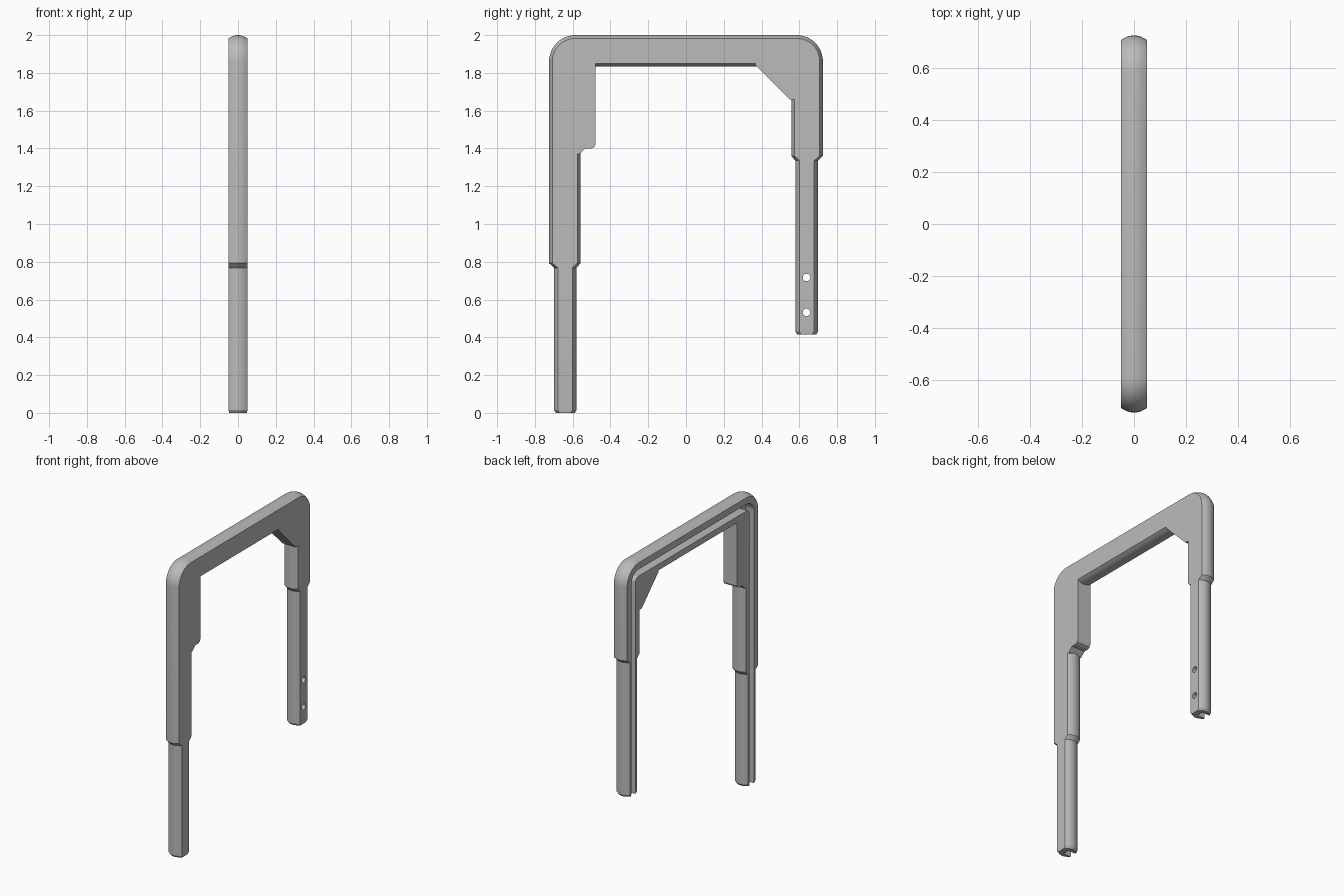
import bpy, bmesh, math

cube = bpy.data.objects.get("Cube")
if cube:
    bpy.data.objects.remove(cube)

HALF = 0.05              # half thickness in x
SIDE, TOP = 0.725, 2.0   # outer limits of the frame
RADIUS = 0.14            # outer corner radius
GROOVE = (0.062, 0.108)  # groove edges, measured inward from the outside
GROOVE_FLOOR = 0.01
SLEEVE = (0.0, 0.167, 0.017)   # outer offset, inner offset, dome height
TUBE = (0.026, 0.146, 0.021)
TIP = (0.036, 0.136, 0.021)

grey = bpy.data.materials.new("satin_grey")
grey.use_nodes = True
grey.diffuse_color = (0.5, 0.5, 0.5, 1)
grey.node_tree.nodes["Principled BSDF"].inputs["Base Color"].default_value = (0.5, 0.5, 0.5, 1)


def make_object(name, bm):
    bmesh.ops.remove_doubles(bm, verts=bm.verts, dist=1e-5)
    bmesh.ops.recalc_face_normals(bm, faces=bm.faces)
    mesh = bpy.data.meshes.new(name)
    bm.to_mesh(mesh)
    bm.free()
    obj = bpy.data.objects.new(name, mesh)
    bpy.context.collection.objects.link(obj)
    mesh.materials.append(grey)
    return obj


def section(size, steps=10):
    """Domed inside and outside, with a groove open towards -x."""
    outer, inner, dome = size
    ts = [2 * k / steps - 1 for k in range(steps + 1)]
    pts = [(t * HALF, outer + dome * t * t) for t in ts]
    pts += [(t * HALF, inner - dome * t * t) for t in reversed(ts)]
    near, far = GROOVE
    pts += [(-HALF, far), (GROOVE_FLOOR, far), (GROOVE_FLOOR, near), (-HALF, near)]
    return pts


def leg_ring(side, z, size, squeeze=1.0):
    return [(x * squeeze, side * (SIDE - d), z) for x, d in section(size)]


def corner_ring(side, angle):
    ring = []
    for x, d in section(SLEEVE):
        m, r = max(d, RADIUS), max(RADIUS - d, 0)
        ring.append((x, side * (SIDE - m + r * math.cos(angle)),
                     TOP - m + r * math.sin(angle)))
    return ring


def half_frame(side, bottom, shoulder):
    """Rings from the foot of a leg up and round its corner."""
    rings = [leg_ring(side, bottom, TIP, 0.94),
             leg_ring(side, bottom + 0.015, TUBE),
             leg_ring(side, shoulder - 0.025, TUBE),
             leg_ring(side, shoulder, SLEEVE)]
    return rings + [corner_ring(side, math.pi / 2 * k / 12) for k in range(13)]


# Grooved frame: long front leg, bar and short back leg in one sweep
rings = half_frame(-1, 0.0, 0.793) + half_frame(1, 0.415, 1.36)[::-1]
bm = bmesh.new()
loops = [[bm.verts.new(p) for p in ring] for ring in rings]
n = len(loops[0])
for a, b in zip(loops, loops[1:]):
    for k in range(n):
        bm.faces.new((a[k], a[(k + 1) % n], b[(k + 1) % n], b[k]))
bm.faces.new(loops[0])
bm.faces.new(loops[-1])
frame = make_object("grooved_frame", bm)

# Two bolt holes through the short leg
for z in (0.532, 0.717):
    bpy.ops.mesh.primitive_cylinder_add(vertices=32, radius=0.02, depth=0.4,
                                        location=(0, 0.638, z),
                                        rotation=(0, math.pi / 2, 0))
    cutter = bpy.context.object
    cutter.name = "hole_cutter"
    cutter.hide_render = True
    cut = frame.modifiers.new("bolt_hole", 'BOOLEAN')
    cut.operation = 'DIFFERENCE'
    cut.solver = 'EXACT'
    cut.object = cutter
    bpy.context.view_layer.objects.active = frame
    bpy.ops.object.modifier_apply(modifier=cut.name)
    bpy.data.objects.remove(cutter)


def plate(name, outline):
    """Prism across the full thickness from a (y, z) outline."""
    bm = bmesh.new()
    face = bm.faces.new([bm.verts.new((-HALF, y, z)) for y, z in outline])
    out = bmesh.ops.extrude_face_region(bm, geom=[face])
    verts = [v for v in out["geom"] if isinstance(v, bmesh.types.BMVert)]
    bmesh.ops.translate(bm, verts=verts, vec=(2 * HALF, 0, 0))
    return make_object(name, bm)


# Inner block on the long leg and gusset on the short leg
block = plate("inner_block", [(-0.6, 1.86), (-0.478, 1.86), (-0.478, 1.422), (-0.485, 1.408),
                              (-0.5, 1.4), (-0.533, 1.4), (-0.565, 1.37), (-0.6, 1.37)])
gusset = plate("corner_gusset", [(0.368, 1.86), (0.368, 1.84), (0.55, 1.658),
                                 (0.59, 1.658), (0.59, 1.86)])

bpy.ops.object.select_all(action='DESELECT')
for obj in (frame, block, gusset):
    obj.select_set(True)
bpy.context.view_layer.objects.active = frame
bpy.ops.object.shade_smooth_by_angle(angle=math.radians(25))
